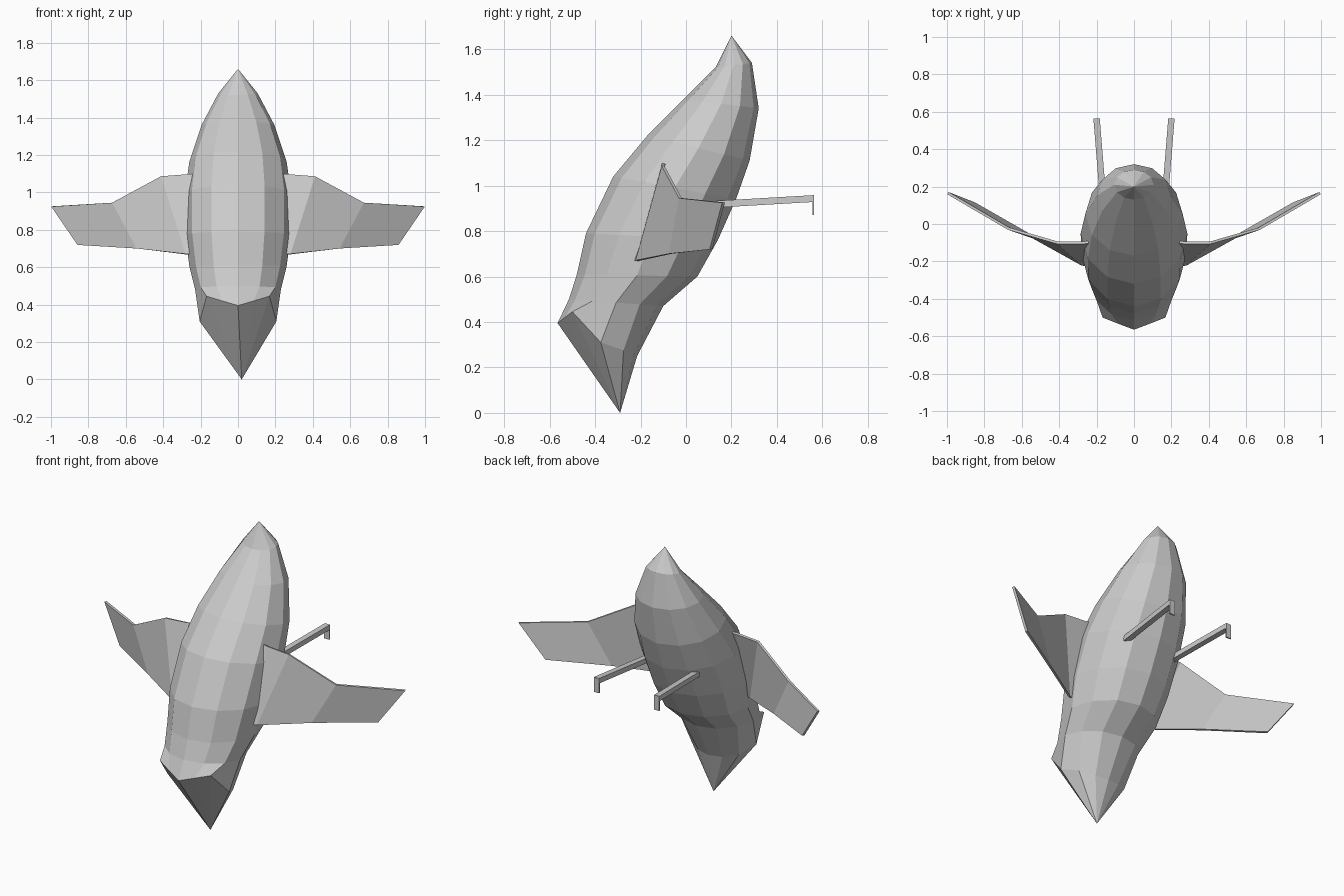
import bpy, bmesh
from math import sin, cos, pi
from mathutils import Vector

if "Cube" in bpy.data.objects:
    bpy.data.objects.remove(bpy.data.objects["Cube"])

N = 12


def make_object(name, verts, faces):
    mesh = bpy.data.meshes.new(name)
    bm = bmesh.new()
    vs = [bm.verts.new(v) for v in verts]
    for f in faces:
        bm.faces.new([vs[i] for i in f])
    bmesh.ops.recalc_face_normals(bm, faces=bm.faces)
    bm.to_mesh(mesh)
    bm.free()
    ob = bpy.data.objects.new(name, mesh)
    bpy.context.collection.objects.link(ob)
    return ob


# Body: slanted rings given by front point, back point and half width
rings = [
    (0.13, 1.52, 0.29, 1.54, 0.105),
    (-0.01, 1.38, 0.32, 1.34, 0.195),
    (-0.17, 1.22, 0.28, 1.11, 0.26),
    (-0.32, 1.04, 0.22, 0.94, 0.285),
    (-0.44, 0.79, 0.14, 0.76, 0.283),
    (-0.48, 0.61, 0.05, 0.60, 0.26),
    (-0.515, 0.50, -0.10, 0.47, 0.23),
]
verts = []
for fy, fz, by, bz, w in rings:
    for k in range(N):
        a = 2 * pi * k / N
        t = (1 - cos(a)) / 2
        verts.append((w * sin(a), fy + (by - fy) * t, fz + (bz - fz) * t))

# Notched lower rim of the body
half = [(0, -.565, .395), (.085, -.533, .42), (.168, -.5, .445), (.205, -.375, .31),
        (.16, -.275, .275), (.08, -.23, .255), (0, -.215, .25)]
verts += half + [(-x, y, z) for x, y, z in half[5:0:-1]]

# Loft the skin and close it with the two points
count = len(rings) + 1
faces = [(r * N + k, r * N + (k + 1) % N, (r + 1) * N + (k + 1) % N, (r + 1) * N + k)
         for r in range(count - 1) for k in range(N)]
top, low, last = len(verts), len(verts) + 1, (count - 1) * N
verts += [(0, 0.20, 1.66), (0.02, -0.29, 0)]
for k in range(N):
    faces.append((top, (k + 1) % N, k))
    faces.append((low, last + k, last + (k + 1) % N))
make_object("body", verts, faces)

# Wings: three folded panels with a little thickness
outline = [(.20, -.09, 1.10), (.27, -.10, 1.095), (.41, -.10, 1.085), (.67, -.025, .945),
           (.995, .165, .925), (.855, .11, .72), (.54, -.07, .70), (.28, -.215, .67),
           (.20, -.23, .67)]
panels = [(0, 1, 7, 8), (1, 2, 7), (2, 3, 6, 7), (3, 4, 5, 6)]
for side, s in (("right", 1), ("left", -1)):
    wing = make_object(side + "_wing", [(s * x, y, z) for x, y, z in outline], panels)
    mod = wing.modifiers.new("thickness", "SOLIDIFY")
    mod.thickness = 0.014
    mod.offset = 0


def bar(name, a, b, w, h):
    # rectangular bar running from a to b along y
    vs = [(p.x + dx * w / 2, p.y, p.z + dz * h / 2)
          for p in (Vector(a), Vector(b)) for dx, dz in ((-1, -1), (1, -1), (1, 1), (-1, 1))]
    fs = [(0, 1, 2, 3), (4, 5, 6, 7)] + [(i, (i + 1) % 4, 4 + (i + 1) % 4, 4 + i) for i in range(4)]
    return make_object(name, vs, fs)


# Legs and thin hanging feet
for side, s in (("right", 1), ("left", -1)):
    bar(side + "_leg", (s * .165, .13, .918), (s * .2, .563, .943), .034, .03)
    bar(side + "_foot", (s * .2, .556, .913), (s * .2, .564, .913), .034, .086)
